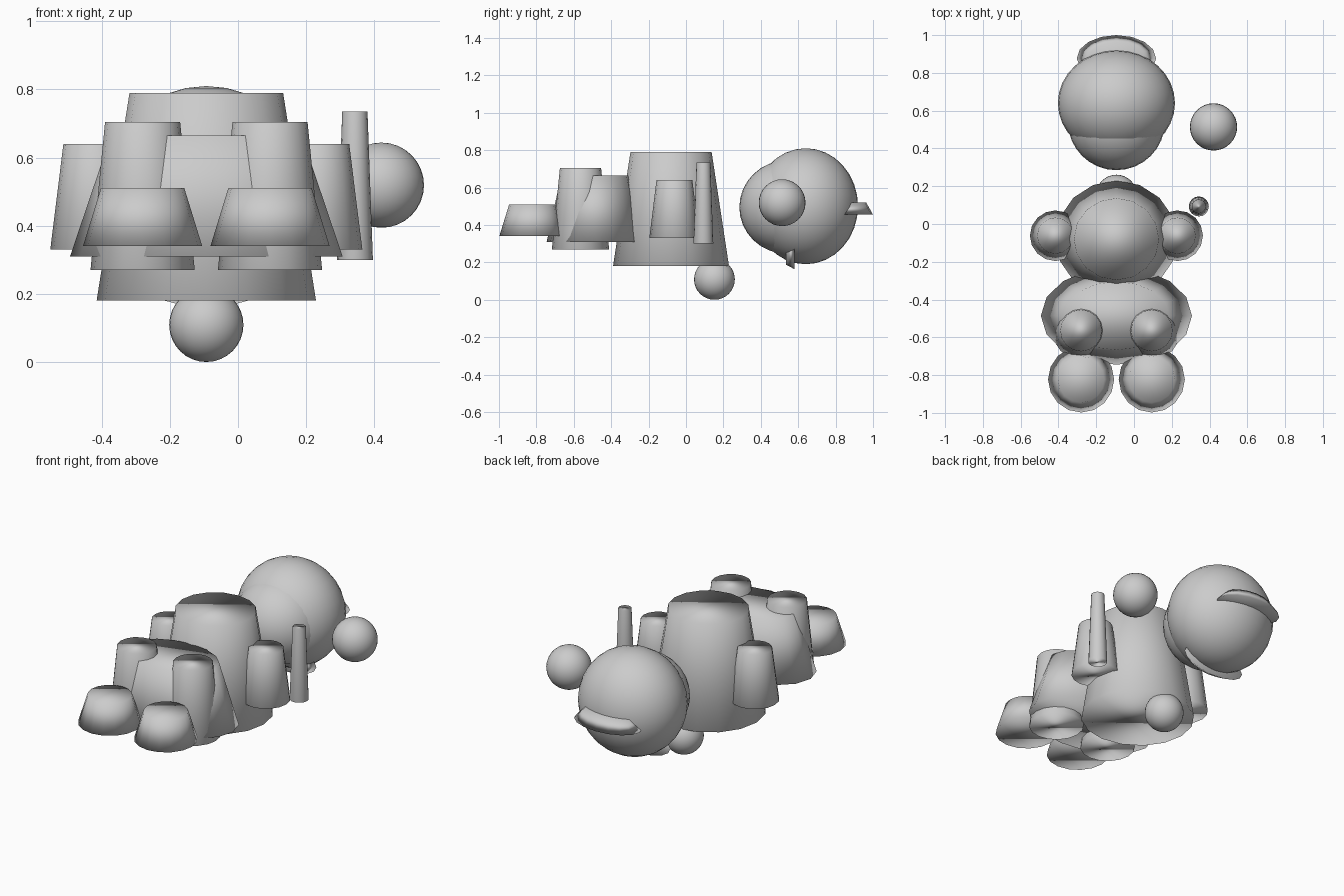
import bpy
import math

cube = bpy.data.objects.get("Cube")
if cube:
    bpy.data.objects.remove(cube, do_unlink=True)

grey = bpy.data.materials.new("plain grey")
grey.use_nodes = True
grey.diffuse_color = (0.6, 0.6, 0.6, 1)
grey.node_tree.nodes["Principled BSDF"].inputs["Base Color"].default_value = (0.6, 0.6, 0.6, 1)

MID = -0.093   # x of the body's mirror line
TAPER = 0.7    # top radius / bottom radius
SIDES = 16


def finish(name, scale=(1, 1, 1)):
    ob = bpy.context.object
    ob.name = name
    ob.scale = scale
    ob.data.materials.append(grey)
    bpy.ops.object.shade_smooth()
    return ob


def ball(name, loc, radii):
    bpy.ops.mesh.primitive_uv_sphere_add(segments=32, ring_count=16, radius=1, location=loc)
    return finish(name, radii)


def stump(name, x, y, z0, z1, rx, ry, taper=TAPER):
    """Tapered round block standing between two heights."""
    bpy.ops.mesh.primitive_cone_add(vertices=SIDES, radius1=1, radius2=taper, depth=1,
                                    location=(x, y, (z0 + z1) / 2))
    return finish(name, (rx, ry, z1 - z0))


# Torso and hips
stump("torso", MID, -0.08, 0.18, 0.79, 0.322, 0.31)
stump("hips", MID, -0.486, 0.31, 0.665, 0.4, 0.259)

# Paired limbs
for side, s in (("left", 1), ("right", -1)):
    stump(side + "_arm", MID + s * 0.323, -0.062, 0.33, 0.64, 0.135, 0.134, 0.715)
    stump(side + "_leg", MID + s * 0.187, -0.564, 0.27, 0.705, 0.153, 0.153, 0.72)
    stump(side + "_foot", MID + s * 0.187, -0.823, 0.34, 0.51, 0.175, 0.175)

# Head, muzzle and tail
ball("head", (MID, 0.64, 0.5), (0.31, 0.28, 0.31))
ball("muzzle", (MID, 0.542, 0.495), (0.257, 0.257, 0.25))
ball("tail", (MID, 0.152, 0.109), (0.109, 0.109, 0.109))

# Flat brims at the back of the head and under it
stump("back_brim", MID, 0.877, 0.455, 0.52, 0.21, 0.123)
brim = stump("under_brim", MID, 0.558, 0, 0.045, 0.21, 0.081)
brim.location.z = 0.244
brim.rotation_euler.x = math.radians(90)

# Loose stick and ball beside the body
stump("stick", 0.343, 0.093, 0.3, 0.735, 0.053, 0.053)
ball("side_ball", (0.421, 0.514, 0.519), (0.125, 0.125, 0.125))
